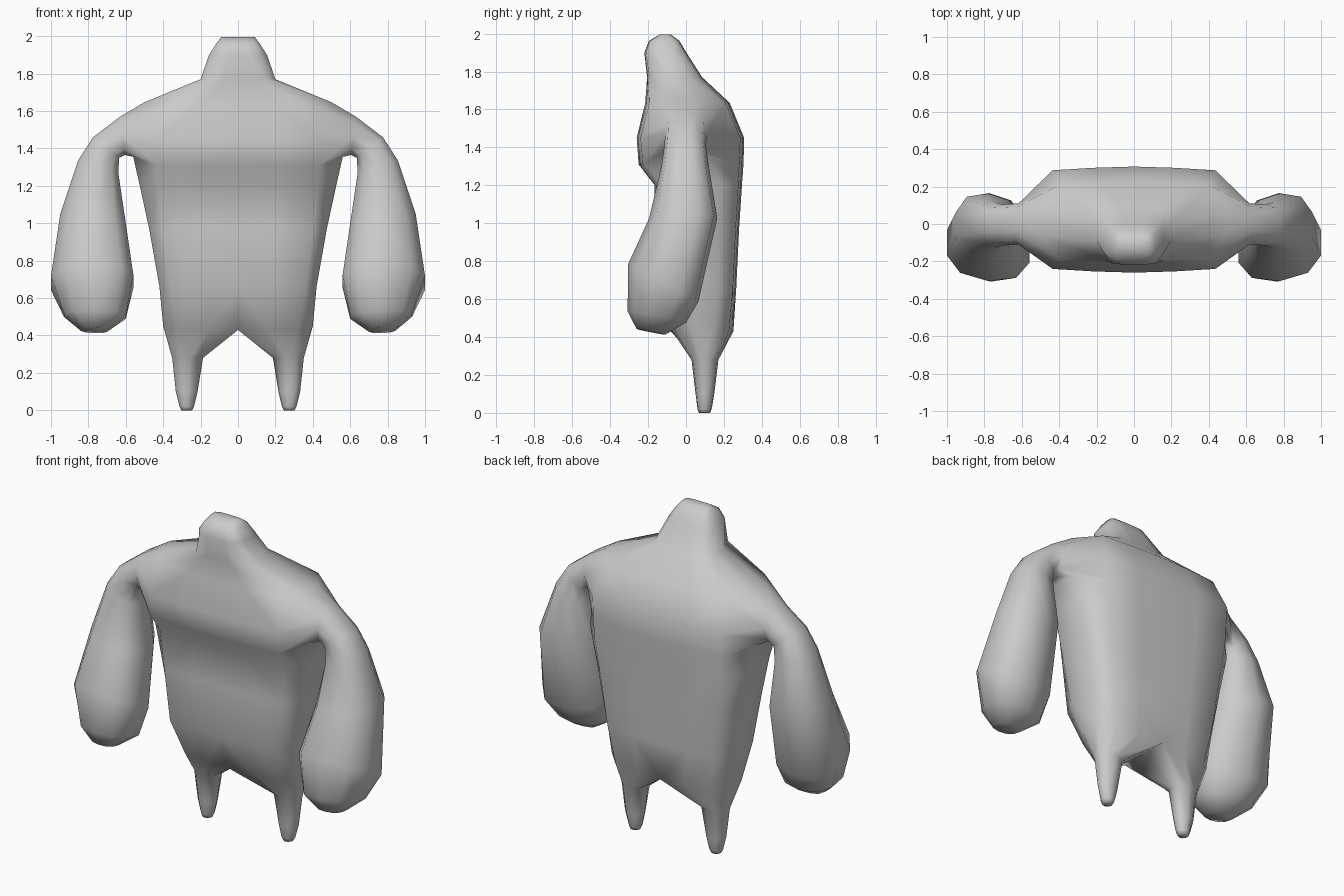
import bpy, bmesh
from math import cos, sin, radians, copysign
from mathutils import Vector

bm = bmesh.new()


def bridge(a, b):
    n = len(a)
    for i in range(n):
        j = (i + 1) % n
        bm.faces.new((a[i], a[j], b[j], b[i]))


def power(v, p):
    return copysign(abs(v) ** p, v)


# Torso and head half sections:
# (z, half width, corner x, front y, back y, side y, side half depth, corner rounding, side z lift)
SECTIONS = [
    (0.43, 0.40, 0.32, -0.08, 0.25, 0.09, 0.06, 0.07, 0.02),
    (0.66, 0.42, 0.36, -0.165, 0.265, 0.06, 0.11, 0.04, 0.0),
    (0.97, 0.475, 0.40, -0.165, 0.28, 0.06, 0.12, 0.04, 0.0),
    (1.20, 0.525, 0.43, -0.165, 0.295, 0.06, 0.12, 0.04, 0.0),
    (1.31, 0.56, 0.435, -0.25, 0.303, 0.02, 0.10, 0.04, 0.045),
    (1.45, 0.60, 0.435, -0.26, 0.307, 0.0, 0.08, 0.035, 0.0),
    (1.635, 0.50, 0.40, -0.215, 0.23, 0.0, 0.06, 0.05, 0.012),
    (1.77, 0.20, 0.15, -0.205, 0.085, -0.04, 0.05, 0.04, 0.0),
    (1.90, 0.155, 0.115, -0.22, 0.002, -0.11, 0.05, 0.04, 0.0),
    (1.962, 0.115, 0.09, -0.195, -0.035, -0.11, 0.04, 0.04, 0.0),
    (1.995, 0.09, 0.07, -0.14, -0.08, -0.11, 0.015, 0.04, 0.0),
]
rows = []
for z, w, cx, f, b, ys, hd, rnd, lift in SECTIONS:
    d = rnd * (b - f)
    pts = [(0, b, 0), (cx / 2, b - d / 3, 0), (cx, b - d, 0), (w, ys + hd, lift),
           (w, ys - hd, lift), (cx, f + d, 0), (cx / 2, f + d / 3, 0), (0, f, 0)]
    rows.append([bm.verts.new((x, y, z + dz)) for x, y, dz in pts])
for r in range(len(rows) - 1):
    for c in range(7):
        if r in (4, 5) and c in (2, 3, 4):      # shoulder opening
            continue
        bm.faces.new((rows[r][c], rows[r][c + 1], rows[r + 1][c + 1], rows[r + 1][c]))
bm.faces.new(rows[-1])

# Leg, grown from the torso hem and a crotch point: (z, centre x, centre y, rx, ry)
ring = rows[0] + [bm.verts.new((0, 0.09, 0.43))]
for z, x, y, rx, ry in [(0.28, 0.272, 0.10, 0.085, 0.072),
                        (0.10, 0.276, 0.10, 0.060, 0.050),
                        (0.02, 0.275, 0.098, 0.040, 0.038),
                        (0.0, 0.275, 0.098, 0.030, 0.030)]:
    new = [bm.verts.new((x + rx * cos(radians(140 - 40 * k)),
                         y + ry * sin(radians(140 - 40 * k)), z)) for k in range(9)]
    bridge(ring, new)
    ring = new
bm.faces.new(ring)

# Arm, grown from the shoulder opening:
# outer (x, z), inner (x, z), front y, back y, front z tilt, twist of the outer side to the back
lo, mid, hi = rows[4:7]
ring = [lo[4], lo[5], mid[5], hi[5], hi[4], hi[3], hi[2], mid[2], lo[2], lo[3]]
ARM = [
    ((0.63, 1.57), (0.605, 1.365), -0.11, 0.11, 0.0, 0.0),
    ((0.775, 1.46), (0.635, 1.35), -0.115, 0.105, 0.0, 0.0),
    ((0.855, 1.335), (0.64, 1.27), -0.13, 0.12, 0.0, 0.0),
    ((0.95, 1.05), (0.60, 1.00), -0.195, 0.165, 0.0, 0.015),
    ((1.00, 0.68), (0.56, 0.69), -0.305, 0.065, 0.10, 0.02),
    ((0.93, 0.51), (0.60, 0.50), -0.308, 0.0, 0.03, 0.01),
    ((0.84, 0.43), (0.70, 0.425), -0.26, -0.11, 0.015, 0.0),
]
for (ox, oz), (ix, iz), f, b, tilt, twist in ARM:
    c = Vector(((ox + ix) / 2, (f + b) / 2, (oz + iz) / 2))
    u = Vector((ox - ix, 2 * twist, oz - iz)) / 2 / 0.96
    v = Vector((0, (f - b) / 2, tilt))
    new = []
    for k in range(10):
        a = radians(162 - 36 * k)
        new.append(bm.verts.new(c + u * power(cos(a), 0.8) + v * power(sin(a), 0.85)))
    bridge(ring, new)
    ring = new
bm.faces.new(ring)

bmesh.ops.delete(bm, geom=[v for v in bm.verts if not v.link_faces], context='VERTS')

# Mirror the half into the whole body
bmesh.ops.mirror(bm, geom=bm.verts[:] + bm.edges[:] + bm.faces[:], axis='X', merge_dist=0.0)
bmesh.ops.remove_doubles(bm, verts=bm.verts[:], dist=0.0005)
bmesh.ops.recalc_face_normals(bm, faces=bm.faces[:])

mesh = bpy.data.meshes.new("body")
bm.to_mesh(mesh)
bm.free()
body = bpy.data.objects.new("body", mesh)
bpy.context.collection.objects.link(body)
bpy.context.view_layer.objects.active = body
body.select_set(True)
bpy.ops.object.shade_smooth_by_angle(angle=radians(80))
